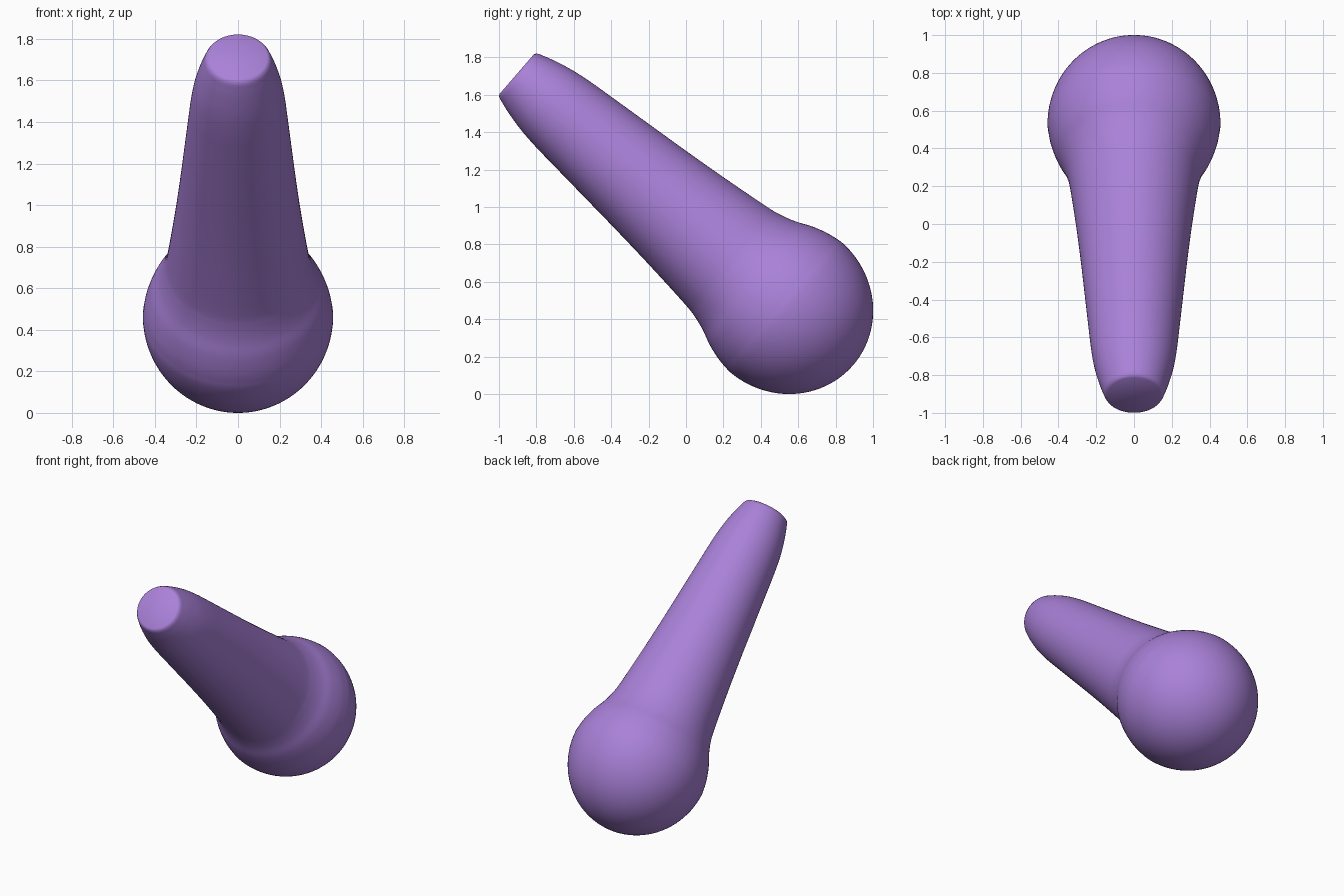
import bpy, bmesh, math
from mathutils import Vector, Matrix

if "Cube" in bpy.data.objects:
    bpy.data.objects.remove(bpy.data.objects["Cube"])

CENTER = Vector((0, 0.53, 0.467))
TIP = Vector((0, -0.905, 1.71))
AXIS = (TIP - CENTER).normalized()
LENGTH = (TIP - CENTER).length
SEGMENTS = 96


def catmull(points, steps=5):
    """Smooth curve through a few profile points."""
    p = [2 * points[0] - points[1]] + points + [2 * points[-1] - points[-2]]
    out = []
    for a, b, c, d in zip(p, p[1:], p[2:], p[3:]):
        for i in range(steps):
            t = i / steps
            out.append(0.5 * (2 * b + (c - a) * t + (2 * a - 5 * b + 4 * c - d) * t * t
                              + (3 * b - a - 3 * c + d) * t ** 3))
    return out + [points[-1]]


# Rounded ball end: (radius, distance along axis)
ball = [Vector((0.458 * math.sin(a), -0.48 * math.cos(a)))
        for a in (math.pi / 2 * i / 24 for i in range(24))]

# Neck and tapering handle
handle = catmull([Vector(v) for v in (
    (0.458, 0.0), (0.446, 0.08), (0.419, 0.17), (0.383, 0.25), (0.357, 0.33),
    (0.340, 0.42), (0.307, 0.70), (0.282, 0.95), (0.260, 1.20), (0.239, 1.44),
    (0.227, 1.57), (0.210, 1.69), (0.184, 1.80), (0.160, LENGTH - 0.022))])

# Flat tip with a softened rim
tip = [Vector((0.152, LENGTH - 0.007)), Vector((0.140, LENGTH)), Vector((0, LENGTH))]

bm = bmesh.new()
verts = [bm.verts.new((p.x, 0, p.y)) for p in ball + handle + tip]
edges = [bm.edges.new(pair) for pair in zip(verts, verts[1:])]
bmesh.ops.spin(bm, geom=verts + edges, cent=(0, 0, 0), axis=(0, 0, 1),
               angle=2 * math.pi, steps=SEGMENTS, use_merge=True)
bmesh.ops.remove_doubles(bm, verts=bm.verts, dist=1e-5)
bmesh.ops.recalc_face_normals(bm, faces=bm.faces)

# Tilt onto the slanted axis
turn = Vector((0, 0, 1)).rotation_difference(AXIS).to_matrix().to_4x4()
bm.transform(Matrix.Translation(CENTER) @ turn)
zmin = min(v.co.z for v in bm.verts)
bmesh.ops.translate(bm, verts=bm.verts, vec=(0, 0, -zmin))

mesh = bpy.data.meshes.new("ball_ended_handle")
bm.to_mesh(mesh)
bm.free()
obj = bpy.data.objects.new("ball_ended_handle", mesh)
bpy.context.collection.objects.link(obj)

mat = bpy.data.materials.new("purple")
mat.diffuse_color = (0.40, 0.22, 0.69, 1)
mat.use_nodes = True
mat.node_tree.nodes["Principled BSDF"].inputs["Base Color"].default_value = mat.diffuse_color
mesh.materials.append(mat)

bpy.context.view_layer.objects.active = obj
obj.select_set(True)
bpy.ops.object.shade_smooth_by_angle(angle=math.radians(45))
